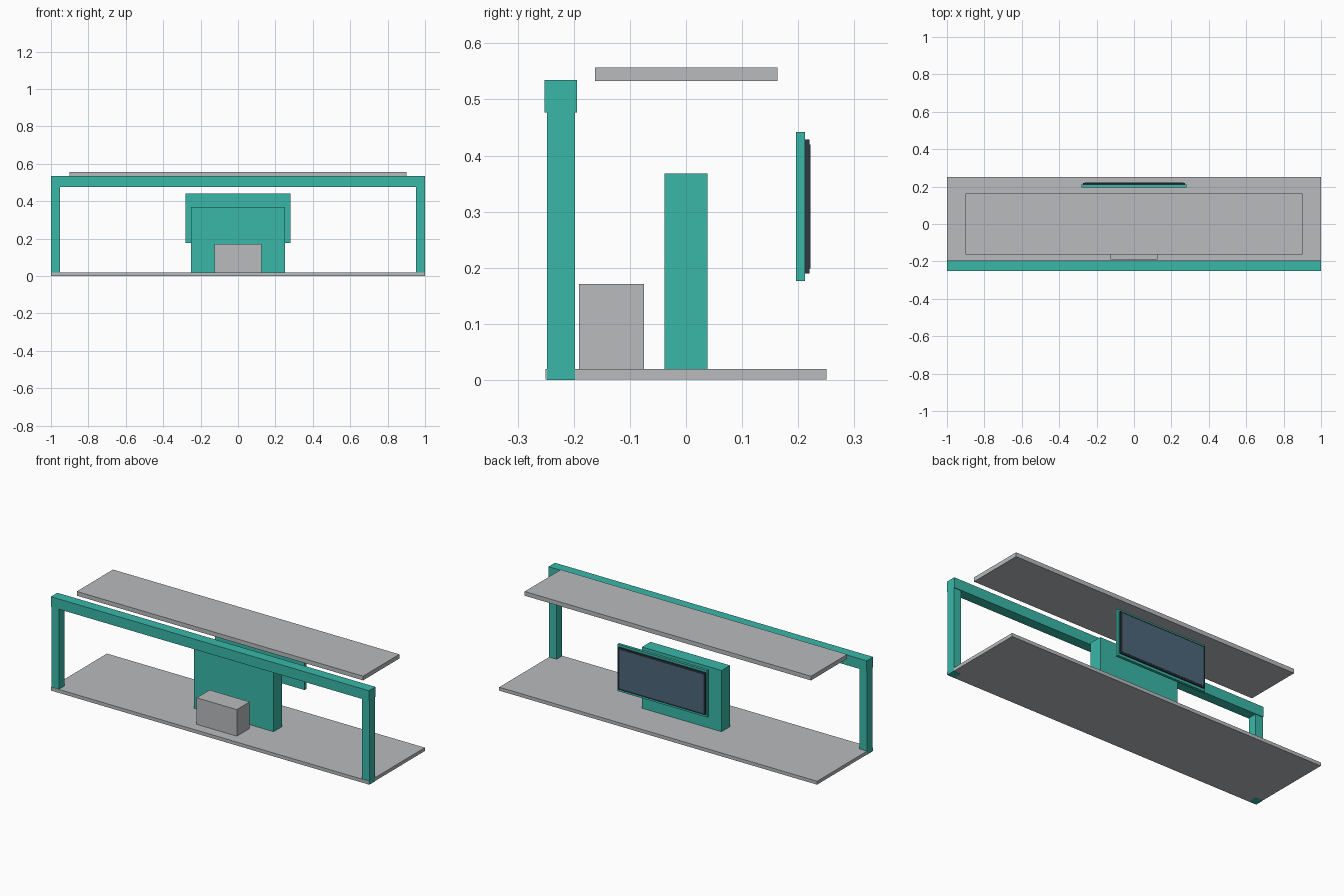
import bpy

if "Cube" in bpy.data.objects:
    bpy.data.objects.remove(bpy.data.objects["Cube"])


def material(name, rgb):
    m = bpy.data.materials.new(name)
    m.diffuse_color = (*rgb, 1)
    m.use_nodes = True
    m.node_tree.nodes["Principled BSDF"].inputs["Base Color"].default_value = m.diffuse_color
    return m


TEAL = material("teal", (0.041, 0.477, 0.393))
GREY = material("light grey", (0.479, 0.497, 0.508))
DARK = material("dark bezel", (0.026, 0.038, 0.054))
GLASS = material("slate glass", (0.074, 0.136, 0.195))


def box(name, x, y, z, mat):
    """Box from (min, max) ranges on each axis."""
    bpy.ops.mesh.primitive_cube_add(size=1)
    ob = bpy.context.object
    ob.name = name
    for v in ob.data.vertices:
        v.co = [lo if c < 0 else hi for c, (lo, hi) in zip(v.co, (x, y, z))]
    ob.data.materials.append(mat)
    return ob


# Floor slab and floating top shelf
box("base_slab", (-0.999, 0.999), (-0.25, 0.25), (0.0005, 0.02), GREY)
box("top_shelf", (-0.9, 0.9), (-0.162, 0.163), (0.533, 0.557), GREY)

# Front portal frame
for side, x in (("left", (-1, -0.952)), ("right", (0.952, 1))):
    box(side + "_post", x, (-0.248, -0.198), (0, 0.48), TEAL)
box("front_beam", (-1, 1), (-0.252, -0.194), (0.477, 0.535), TEAL)

# Central panel and the step in front of it
box("centre_panel", (-0.25, 0.25), (-0.038, 0.038), (0.02, 0.368), TEAL)
box("step_box", (-0.126, 0.126), (-0.191, -0.075), (0.02, 0.171), GREY)

# Screen at the back: teal housing, dark bezel, glass
box("screen_housing", (-0.282, 0.282), (0.196, 0.212), (0.176, 0.442), TEAL)
box("screen_bezel", (-0.273, 0.273), (0.212, 0.22), (0.19, 0.429), DARK)
box("screen_glass", (-0.264, 0.264), (0.219, 0.2215), (0.199, 0.42), GLASS)
